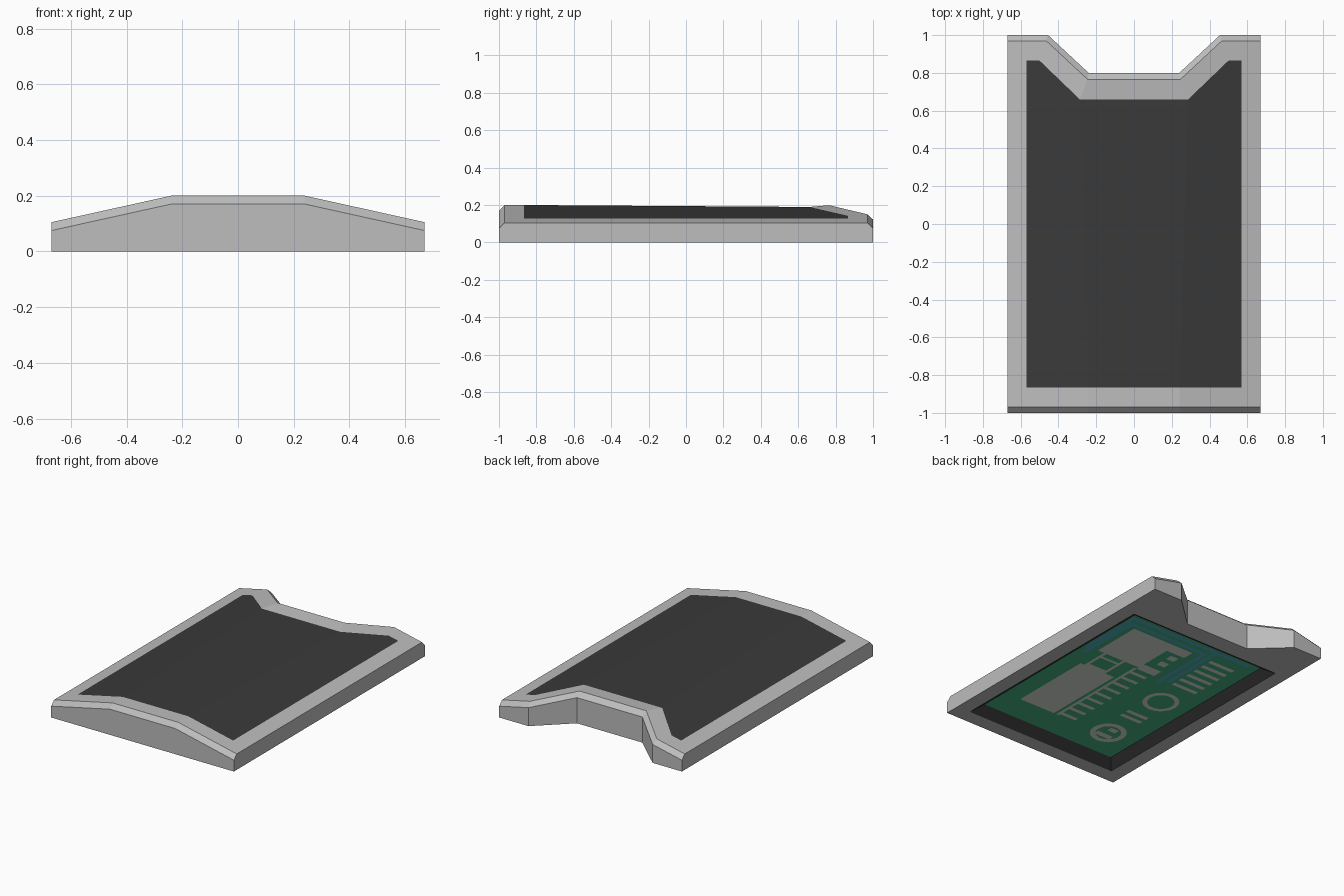
import bpy, bmesh, math

if "Cube" in bpy.data.objects:
    bpy.data.objects.remove(bpy.data.objects["Cube"])


def mat(name, col):
    m = bpy.data.materials.new(name)
    m.diffuse_color = (*col, 1)
    m.use_nodes = True
    m.node_tree.nodes["Principled BSDF"].inputs["Base Color"].default_value = m.diffuse_color
    return m


GRAY = mat("case_gray", (0.51, 0.51, 0.515))
DARK = mat("dark_panel", (0.042, 0.042, 0.042))
GREEN = mat("board_green", (0.06, 0.45, 0.24))
PALE = mat("component_gray", (0.70, 0.74, 0.70))
BLUE = mat("trace_blue", (0.09, 0.45, 0.58))


def finish(name, bm, *mats):
    me = bpy.data.meshes.new(name)
    bm.to_mesh(me)
    bm.free()
    ob = bpy.data.objects.new(name, me)
    bpy.context.collection.objects.link(ob)
    for m in mats:
        me.materials.append(m)
    return ob


def roof(x):
    """Height of the faceted top: flat middle, sloping flanks."""
    return 0.2 - 0.095 * max(0, abs(x) - 0.24) / 0.43


def mirrored(half):
    return half + [(-x, y) for x, y in reversed(half)]


# Case: stacked rings from the recess ceiling, round the rim, up to the top panel
board = mirrored([(.24, -.83), (.51, -.83), (.51, .61), (.46, .61), (.24, .61)])
inner = mirrored([(.24, -.9), (.57, -.9), (.57, .68), (.46, .68), (.24, .68)])
outer = mirrored([(.24, -1), (.67, -1), (.67, 1), (.455, 1), (.24, .8)])
upper = mirrored([(.24, -.97), (.67, -.97), (.67, .97), (.465, .97), (.245, .765)])
panel = mirrored([(.24, -.865), (.57, -.865), (.57, .865), (.50, .865), (.287, .66)])
CEIL = 0.045
bm = bmesh.new()
rings = []
for pts, zf in ((board, lambda x: CEIL), (inner, lambda x: 0), (outer, lambda x: 0),
                (outer, lambda x: roof(x) - .03), (upper, roof), (panel, roof)):
    rings.append([bm.verts.new((x, y, zf(x))) for x, y in pts])
for k in range(5):
    a, b = rings[k], rings[k + 1]
    for i in range(10):
        j = (i + 1) % 10
        f = bm.faces.new((a[i], a[j], b[j], b[i]))
        f.material_index = 1 if k == 0 else 0      # dark recess walls
bm.faces.new(rings[0]).material_index = 2          # green board
for ids in ((0, 1, 2, 3, 4), (0, 4, 5, 9), (5, 6, 7, 8, 9)):
    bm.faces.new([rings[5][i] for i in ids]).material_index = 1   # dark top panel
bmesh.ops.recalc_face_normals(bm, faces=bm.faces)
finish("case", bm, GRAY, DARK, GREEN)


# Flat details lying on the underside of the board, facing down
def plate(bm, pts):
    f = bm.faces.new([bm.verts.new((min(x + .055, .50), min(y + .065, .60), CEIL - .002))
                      for x, y in pts])
    f.normal_update()
    if f.normal.z > 0:
        f.normal_flip()


def rect(bm, x0, x1, y0, y1):
    plate(bm, [(x0, y0), (x1, y0), (x1, y1), (x0, y1)])


def ring(bm, cx, cy, r0, r1, n=20):
    for i in range(n):
        pts = [(cx + r * math.cos(t * math.tau / n), cy + r * math.sin(t * math.tau / n))
               for r, t in ((r0, i), (r1, i), (r1, i + 1), (r0, i + 1))]
        plate(bm, pts)


# Chips
bm = bmesh.new()
rect(bm, .06, .33, -.70, -.12)
rect(bm, .02, .35, .07, .42)
rect(bm, -.12, .02, .05, .12)
rect(bm, -.12, .02, .34, .42)
rect(bm, -.10, -.04, .17, .22)
rect(bm, -.10, -.04, .26, .31)
# outlined square between the chips
rect(bm, .13, .15, -.12, .07)
rect(bm, .28, .30, -.12, .07)
rect(bm, .15, .28, .01, .03)
rect(bm, .15, .28, -.12, -.09)
finish("chips", bm, PALE)

# Comb-shaped connector
bm = bmesh.new()
rect(bm, .02, .04, -.70, .05)
for i in range(9):
    y = -.67 + i * .083
    rect(bm, -.10, .02, y - .014, y + .014)
finish("comb_connector", bm, PALE)

# Round parts and short bars
bm = bmesh.new()
ring(bm, -.36, -.17, .085, .115)
ring(bm, -.355, -.67, .08, .115)
rect(bm, -.41, -.29, -.73, -.69)
rect(bm, -.39, -.33, -.65, -.61)
for y in (-.46, -.40):
    rect(bm, -.43, -.27, y, y + .03)
for i in range(6):
    y = .04 + i * .07
    rect(bm, -.46, -.27, y, y + .03)
finish("round_parts_and_bars", bm, PALE)

# Blue traces
bm = bmesh.new()
W = .03
for edge, top, end, low in ((.385, .44, -.17, .0), (.42, .50, -.22, .05)):
    rect(bm, edge, edge + W, low, top)
    rect(bm, end, edge + W, top, top + W)
    rect(bm, end - W, end, low, top + W)
rect(bm, -.50, -.25, .50, .53)
finish("board_traces", bm, BLUE)
